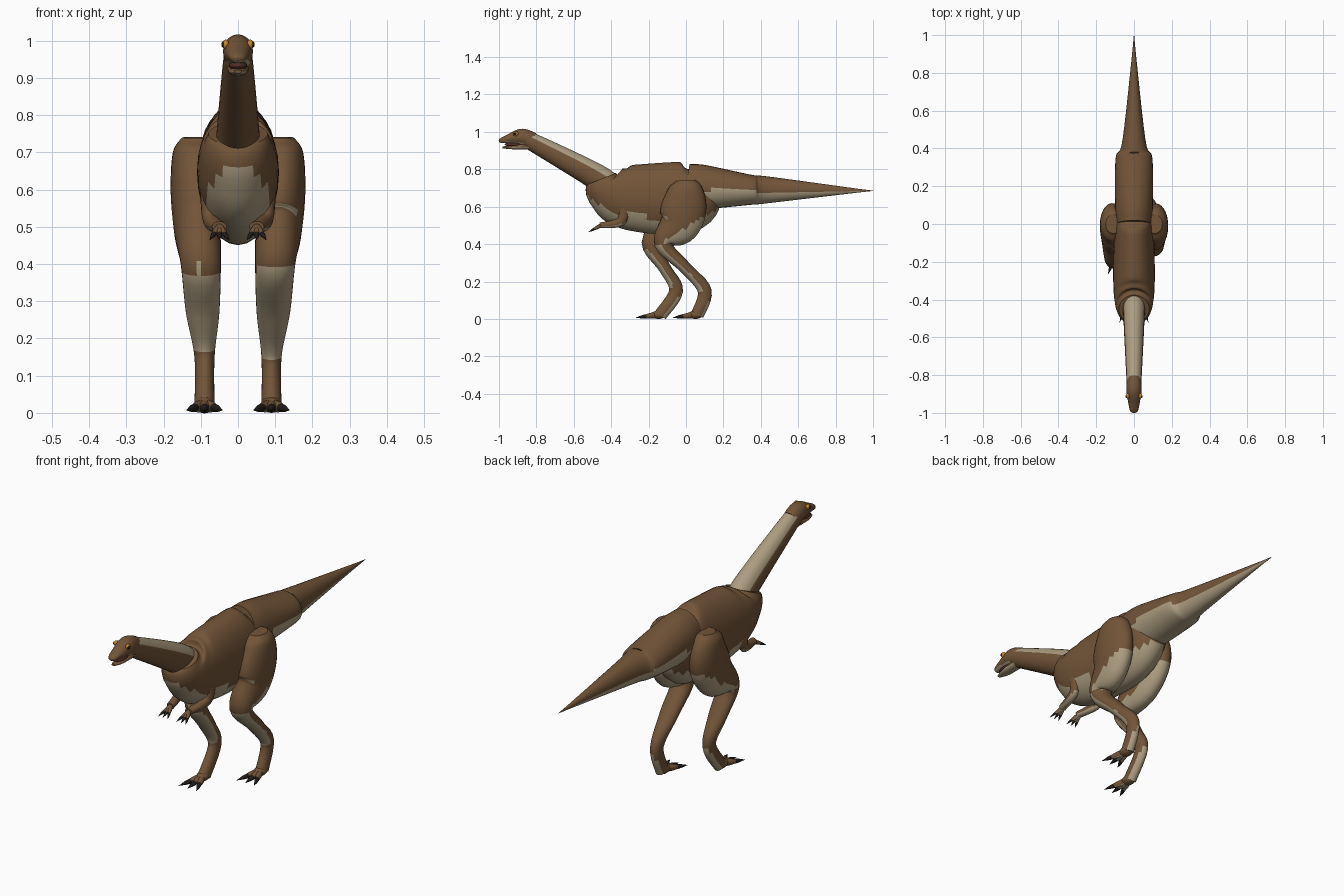
import bpy, bmesh, math
from mathutils import Vector

if "Cube" in bpy.data.objects:
    bpy.data.objects.remove(bpy.data.objects["Cube"])


def material(name, red, green, blue):
    mat = bpy.data.materials.new(name)
    mat.use_nodes = True
    mat.diffuse_color = (red, green, blue, 1)
    shader = mat.node_tree.nodes["Principled BSDF"]
    shader.inputs["Base Color"].default_value = mat.diffuse_color
    return mat


BROWN = material("brown_hide", .17, .09, .04)
CREAM = material("cream_belly", .42, .34, .22)
DARK = material("dark_claw", .015, .012, .01)
AMBER = material("amber_eye", .6, .24, .02)
RED = material("dark_red_mouth", .09, .03, .02)
HIDE = (BROWN, CREAM)


def finish(bm, name, materials, underside=None):
    """Make the object; faces turned below the limit take the second colour."""
    bmesh.ops.recalc_face_normals(bm, faces=bm.faces)
    bm.normal_update()
    for face in bm.faces:
        face.smooth = len(face.verts) < 5
        if underside is not None and face.normal.z < underside:
            face.material_index = 1
    mesh = bpy.data.meshes.new(name)
    bm.to_mesh(mesh)
    bm.free()
    for mat in materials:
        mesh.materials.append(mat)
    bpy.context.collection.objects.link(bpy.data.objects.new(name, mesh))


def spline(rows, steps):
    """Smoothly interpolate the given sections."""
    rows = [Vector(row) for row in rows]
    padded = [rows[0]] + rows + [rows[-1]]
    result = []
    for a, b, c, d in zip(padded, padded[1:], padded[2:], padded[3:]):
        for step in range(steps):
            t = step / steps
            bend = 2 * a - 5 * b + 4 * c - d + t * (3 * b - a - 3 * c + d)
            result.append(b + t / 2 * (c - a + t * bend))
    return result + [rows[-1]]


def limb(name, joints, materials=HIDE, underside=None, sides=28, steps=6):
    """Oval tube through joints of x, y, z, half width, half depth."""
    sections = spline(joints, steps)
    bm = bmesh.new()
    rings = []
    for i, (x, y, z, width, depth) in enumerate(sections):
        before, after = sections[max(i - 1, 0)], sections[min(i + 1, len(sections) - 1)]
        up = Vector((0, before[2] - after[2], after[1] - before[1])).normalized()
        up *= max(depth, .001)
        side = Vector((max(width, .001), 0, 0))
        angles = [math.tau * k / sides for k in range(sides)]
        rings.append([bm.verts.new(Vector((x, y, z)) + up * math.cos(a) + side * math.sin(a))
                      for a in angles])
    for ring, following in zip(rings, rings[1:]):
        for k in range(sides):
            bm.faces.new((ring[k - 1], ring[k], following[k], following[k - 1]))
    bm.faces.new(rings[0])
    bm.faces.new(rings[-1])
    finish(bm, name, materials, underside)


def ball(name, place, size, mat):
    bm = bmesh.new()
    bmesh.ops.create_uvsphere(bm, u_segments=16, v_segments=10, radius=1)
    bmesh.ops.scale(bm, vec=size, verts=bm.verts)
    bmesh.ops.translate(bm, vec=place, verts=bm.verts)
    finish(bm, name, [mat])


def digits(name, root, length, radius, drop):
    """Three spread toes or fingers, each ending in a dark claw."""
    for spread in (-1, 0, 1):
        reach = Vector((spread * .4 * length, -length, -drop))

        def point(along, thickness):
            return (*(root + reach * along), thickness * radius, thickness * radius)

        label = f"{name}_{spread + 2}"
        limb(label, [point(0, 1), point(.3, 1), point(.55, .7)], HIDE, -.6, 10, 3)
        limb(label + "_claw", [point(.45, .75), point(.7, .6), point(1, 0)], [DARK], None, 10, 3)


# Trunk with its slanted collar, and the tail
limb("torso", [
    (0, -.45, .75, .08, .08),
    (0, -.42, .7, .1, .13),
    (0, -.3, .65, .11, .175),
    (0, 0, .65, .105, .19),
    (0, .12, .71, .09, .11)], underside=-.35)
limb("tail", [
    (0, 0, .72, .09, .11),
    (0, .1, .705, .1, .117),
    (0, .35, .69, .097, .08),
    (0, .45, .69, .06, .07),
    (0, 1, .685, 0, 0)], underside=-.1)

# Neck, head and open mouth
limb("neck", [
    (0, -.38, .68, .06, .07),
    (0, -.48, .76, .057, .07),
    (0, -.82, .945, .04, .048),
    (0, -.87, .965, .035, .04)], underside=-.35)
limb("skull", [
    (0, -.82, .95, .036, .046),
    (0, -.88, .972, .04, .045),
    (0, -.95, .962, .03, .024),
    (0, -.99, .953, .02, .013),
    (0, -1, .95, .005, .005)], underside=-.6)
limb("lower_jaw", [
    (0, -.84, .925, .03, .02),
    (0, -.93, .918, .025, .011),
    (0, -.98, .917, .01, .005)], underside=-.2)
ball("mouth_inside", (0, -.92, .933), (.025, .05, .012), RED)

# Leg joints: hip, thigh, knee, shin, ankle, sole
LEG = [
    (.11, 0, .74, .04, .05),
    (.115, 0, .7, .06, .09),
    (.115, -.01, .6, .066, .12),
    (.11, -.04, .5, .063, .11),
    (.1, -.12, .4, .054, .05),
    (.095, 0, .27, .045, .033),
    (.09, .1, .15, .027, .037),
    (.09, .06, .02, .027, .035)]
ARM = [
    (.08, -.33, .6, .022, .03),
    (.075, -.35, .52, .02, .025),
    (.05, -.46, .5, .02, .015)]

for side, label, stride in ((1, "left", 0), (-1, "right", .34)):
    # Eyes
    ball("eye_" + label, (side * .033, -.91, .99), (.01, .014, .013), AMBER)
    ball("pupil_" + label, (side * .04, -.914, .99), (.005, .008, .008), DARK)

    # Short arm and hand
    limb("arm_" + label, [(side * x, *rest) for x, *rest in ARM], underside=-.4, sides=16)
    digits("finger_" + label, Vector((side * .05, -.455, .5)), .065, .01, .035)

    # Leg in mid-stride: the lower a joint, the further it swings forward
    limb("leg_" + label, [(side * x, y - stride * max(0, .6 - z), z, width, depth)
                          for x, y, z, width, depth in LEG], underside=-.2)
    foot = Vector((side * .09, .05 - stride * .58, .022))
    ball("foot_pad_" + label, foot, (.028, .04, .022), BROWN)
    digits("toe_" + label, foot, .12, .016, .015)
